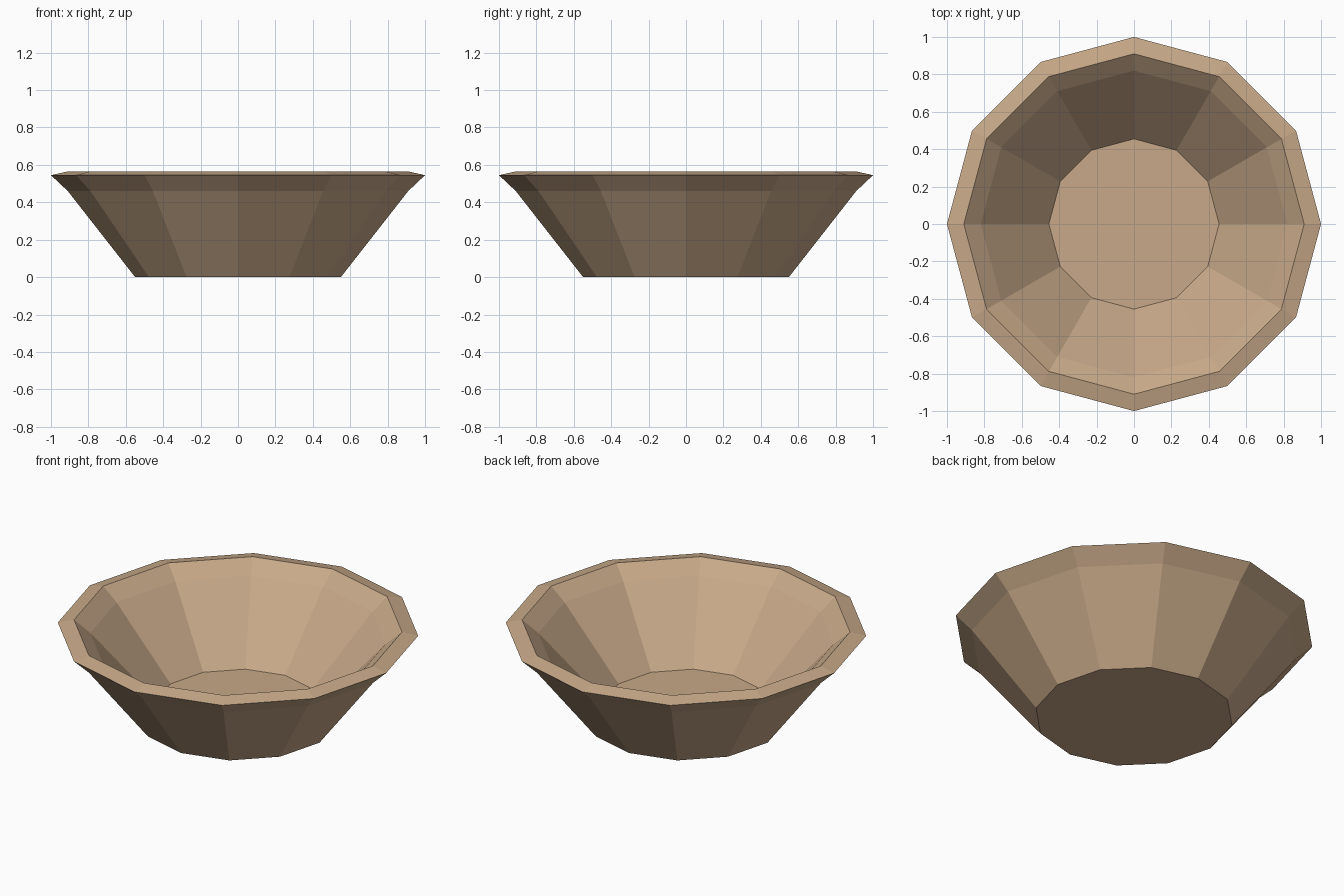
import bpy
import bmesh
from math import cos, sin, tau

cube = bpy.data.objects.get("Cube")
if cube:
    bpy.data.objects.remove(cube, do_unlink=True)

SIDES = 12


def make_material(name, color):
    mat = bpy.data.materials.new(name)
    mat.use_nodes = True
    mat.diffuse_color = color
    mat.node_tree.nodes["Principled BSDF"].inputs["Base Color"].default_value = color
    return mat


def lathe(name, profile, mat):
    """Spin a (radius, height) profile into a faceted solid, capped at both ends."""
    bm = bmesh.new()
    rings = [
        [bm.verts.new((r * cos(tau * i / SIDES), r * sin(tau * i / SIDES), z))
         for i in range(SIDES)]
        for r, z in profile
    ]
    for low, high in zip(rings, rings[1:]):
        for i in range(SIDES):
            j = (i + 1) % SIDES
            bm.faces.new((low[i], low[j], high[j], high[i]))
    bm.faces.new(rings[0][::-1])
    bm.faces.new(rings[-1])
    bmesh.ops.recalc_face_normals(bm, faces=bm.faces)
    mesh = bpy.data.meshes.new(name)
    bm.to_mesh(mesh)
    bm.free()
    mesh.materials.append(mat)
    obj = bpy.data.objects.new(name, mesh)
    bpy.context.collection.objects.link(obj)
    return obj


# Bowl: base, flared outer wall, sloped rim, inner wall, floor
tan_clay = make_material("tan_clay", (0.577, 0.397, 0.25, 1))
bowl_profile = [
    (0.55, 0), (0.91, 0.46), (1, 0.545),
    (0.91, 0.565), (0.82, 0.49), (0.455, 0.09),
]
lathe("bowl", bowl_profile, tan_clay)
